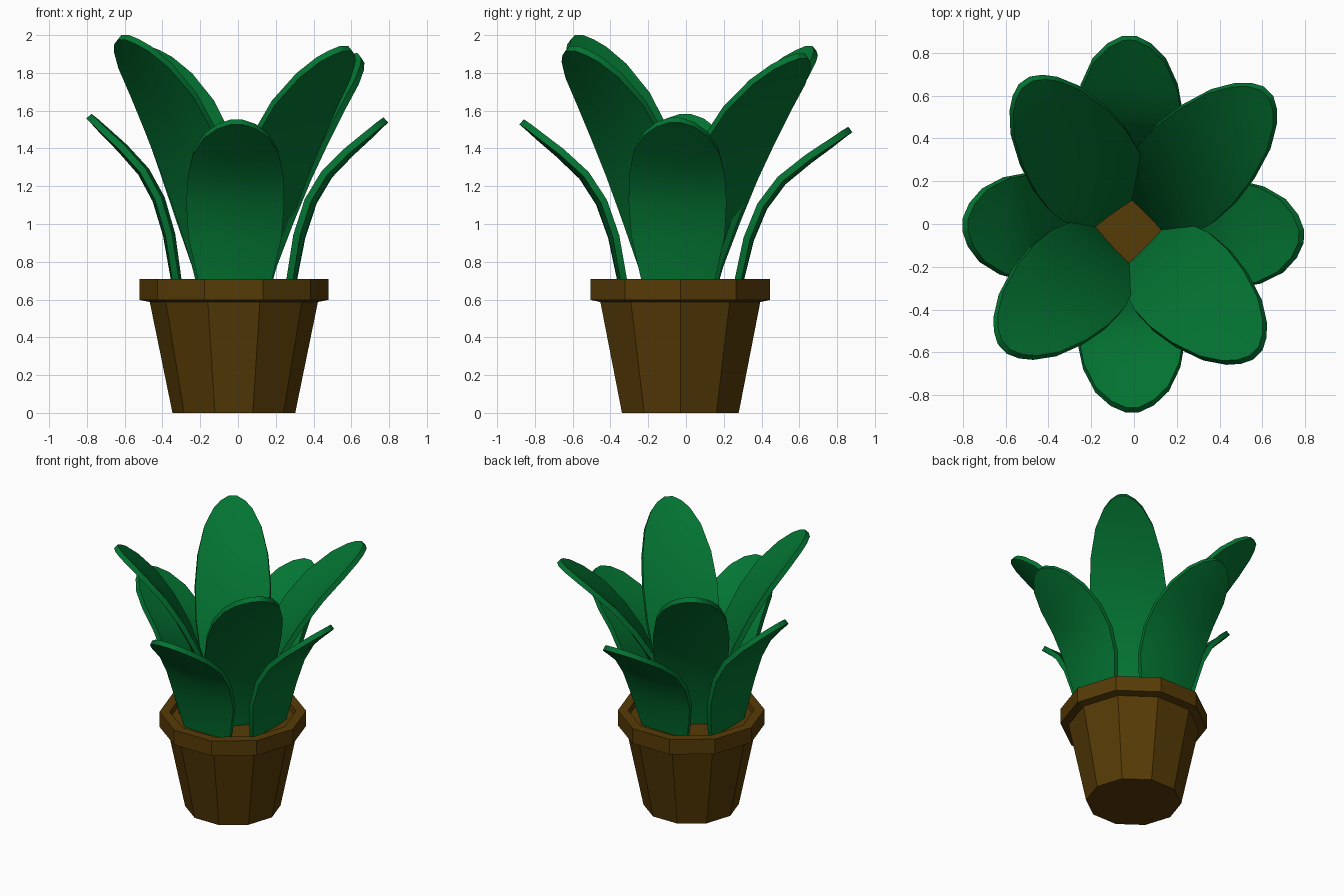
import bpy
import math
from mathutils import Vector

cube = bpy.data.objects.get("Cube")
if cube:
    bpy.data.objects.remove(cube, do_unlink=True)

CENTRE = Vector((-0.022, -0.03, 0))
POT_SIDES = 10
LEAF_COLUMNS = 6


def make_material(name, rgb):
    mat = bpy.data.materials.new(name)
    mat.use_nodes = True
    color = (*rgb, 1)
    mat.diffuse_color = color
    bsdf = mat.node_tree.nodes["Principled BSDF"]
    bsdf.inputs["Base Color"].default_value = color
    bsdf.inputs["Roughness"].default_value = 0.8
    return mat


leaf_green = make_material("leaf green", (0.001, 0.177, 0.032))
clay_brown = make_material("clay brown", (0.093, 0.043, 0.002))


def make_object(name, verts, faces, mat):
    mesh = bpy.data.meshes.new(name)
    mesh.from_pydata(verts, [], faces)
    mesh.materials.append(mat)
    obj = bpy.data.objects.new(name, mesh)
    obj.location = CENTRE
    bpy.context.collection.objects.link(obj)
    return obj


def lathe(name, profile, mat):
    """Turn a (radius, height) profile into a faceted solid with end caps."""
    n = POT_SIDES
    verts = []
    for r, z in profile:
        for i in range(n):
            a = math.tau * i / n
            verts.append((r * math.cos(a), r * math.sin(a), z))
    faces = [tuple(reversed(range(n)))]
    for k in range(len(profile) - 1):
        for i in range(n):
            j = (i + 1) % n
            faces.append((k * n + i, k * n + j, (k + 1) * n + j, (k + 1) * n + i))
    top = (len(profile) - 1) * n
    faces.append(tuple(range(top, top + n)))
    return make_object(name, verts, faces, mat)


# Flower pot with overhanging rim, and the soil filling it
lathe("pot", [(0.325, 0), (0.445, 0.587), (0.5, 0.598), (0.5, 0.71),
              (0.43, 0.71), (0.42, 0.64)], clay_brown)
lathe("soil", [(0.41, 0.6), (0.425, 0.67)], clay_brown)

# Leaf outlines: (distance out, height, half width) from base to tip
SMALL = [(0.305, 0.62, 0.165), (0.318, 0.71, 0.195), (0.365, 0.93, 0.245),
         (0.43, 1.11, 0.257), (0.52, 1.25, 0.25), (0.645, 1.37, 0.225),
         (0.75, 1.46, 0.17), (0.81, 1.515, 0.10), (0.84, 1.54, 0.03)]
LARGE = [(0.12, 0.62, 0.125), (0.15, 0.78, 0.16), (0.23, 1.03, 0.22),
         (0.335, 1.26, 0.252), (0.46, 1.46, 0.258), (0.60, 1.64, 0.24),
         (0.75, 1.79, 0.195), (0.85, 1.88, 0.135), (0.90, 1.92, 0.085),
         (0.93, 1.945, 0.03)]


def leaf(name, outline, degrees, reach, height, cup):
    """Cupped blade leaning outwards; reach and height place the tip."""
    r0, z0, _ = outline[0]
    rs = (reach - r0) / (outline[-1][0] - r0)
    zs = (height - z0) / (outline[-1][1] - z0)
    path = [Vector((r0 + (r - r0) * rs, z0 + (z - z0) * zs)) for r, z, _ in outline]
    a = math.radians(degrees)
    out = Vector((math.cos(a), math.sin(a), 0))
    side = Vector((-math.sin(a), math.cos(a), 0))
    verts = []
    for k, p in enumerate(path):
        tangent = (path[min(k + 1, len(path) - 1)] - path[max(k - 1, 0)]).normalized()
        inward = out * -tangent.y + Vector((0, 0, tangent.x))
        for c in range(LEAF_COLUMNS + 1):
            lateral = outline[k][2] * (2 * c / LEAF_COLUMNS - 1)
            verts.append(out * p.x + Vector((0, 0, p.y)) + side * lateral
                         + inward * cup * lateral ** 2)
    row = LEAF_COLUMNS + 1
    faces = [(k * row + c, k * row + c + 1, (k + 1) * row + c + 1, (k + 1) * row + c)
             for k in range(len(path) - 1) for c in range(LEAF_COLUMNS)]
    obj = make_object(name, verts, faces, leaf_green)
    solid = obj.modifiers.new("thickness", "SOLIDIFY")
    solid.thickness = 0.036
    solid.offset = 0
    bpy.ops.object.select_all(action="DESELECT")
    obj.select_set(True)
    bpy.context.view_layer.objects.active = obj
    bpy.ops.object.modifier_apply(modifier=solid.name)
    bpy.ops.object.shade_smooth_by_angle(angle=math.radians(35))


# Outer ring of short leaves: direction, reach, tip height
for name, degrees, reach, height in [
        ("front", 271, 0.84, 1.54), ("left", -2, 0.805, 1.55),
        ("back", 90, 0.90, 1.50), ("right", 178, 0.768, 1.57)]:
    leaf(name + "_short_leaf", SMALL, degrees, reach, height, 0.35)

# Inner ring of tall leaves
for name, degrees, reach, height in [
        ("front_right", 223, 0.80, 1.988), ("front_left", 316, 0.825, 1.93),
        ("back_left", 45, 0.91, 1.89), ("back_right", 125, 0.845, 1.93)]:
    leaf(name + "_tall_leaf", LARGE, degrees, reach, height, 0.35)
